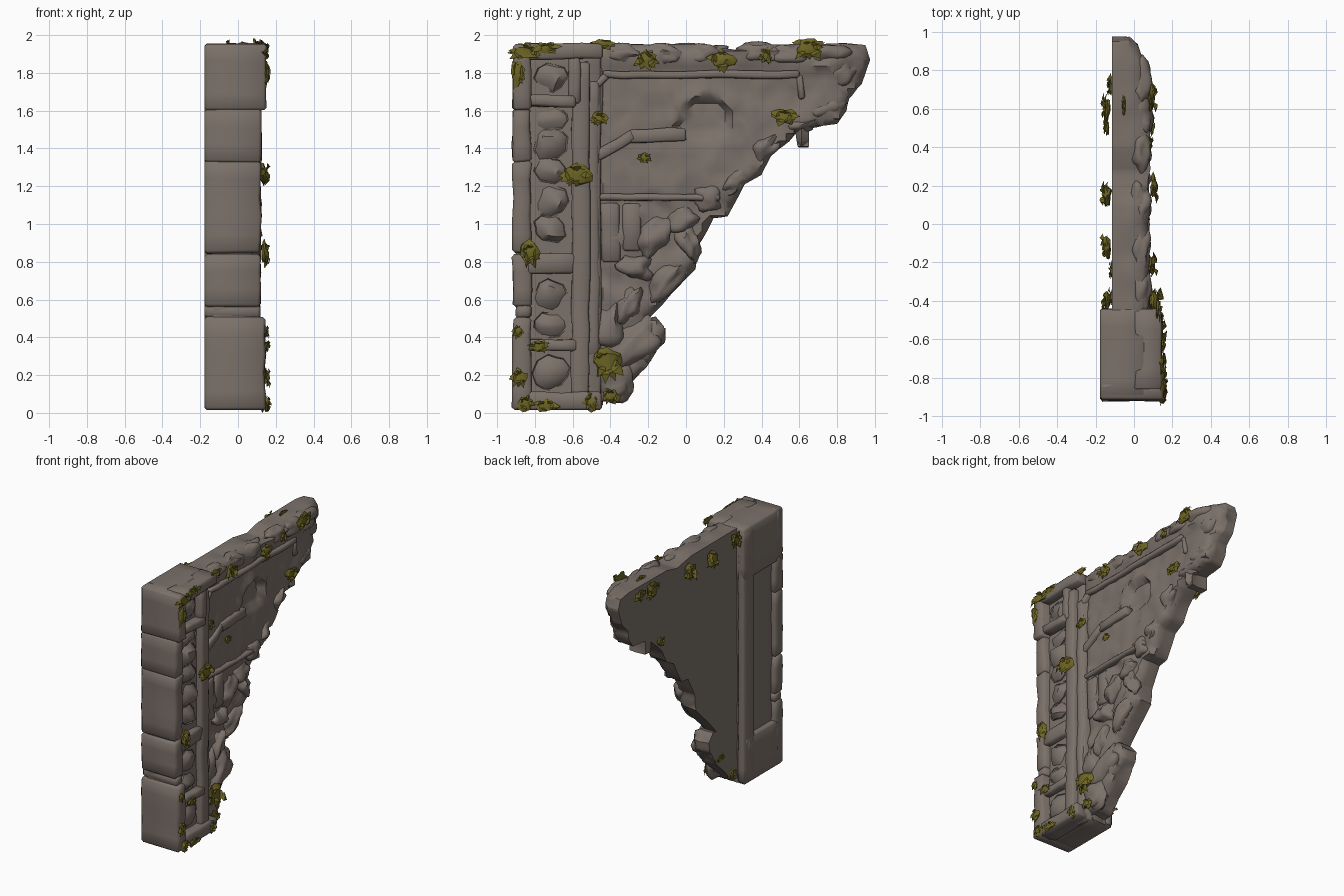
import bpy, bmesh, math, random
from mathutils import Vector, Matrix, noise

if "Cube" in bpy.data.objects:
    bpy.data.objects.remove(bpy.data.objects["Cube"])

random.seed(7)


def material(name, rgb):
    m = bpy.data.materials.new(name)
    m.diffuse_color = (*rgb, 1)
    m.use_nodes = True
    m.node_tree.nodes["Principled BSDF"].inputs["Base Color"].default_value = m.diffuse_color
    return m


STONE = material("weathered stone", (0.2, 0.165, 0.143))
MOSS = material("olive moss", (0.155, 0.13, 0.018))


def finish(bm, name, mat, angle=52):
    me = bpy.data.meshes.new(name)
    bm.to_mesh(me)
    bm.free()
    me.materials.append(mat)
    ob = bpy.data.objects.new(name, me)
    bpy.context.collection.objects.link(ob)
    bpy.ops.object.select_all(action='DESELECT')
    ob.select_set(True)
    bpy.context.view_layer.objects.active = ob
    bpy.ops.object.shade_smooth_by_angle(angle=math.radians(angle))
    return ob


def grid_cut(bm, step):
    """Slice the mesh into a regular grid along y and z."""
    for axis in (1, 2):
        vals = [v.co[axis] for v in bm.verts]
        n = max(1, round((max(vals) - min(vals)) / step))
        lo, size = min(vals), (max(vals) - min(vals)) / n
        for i in range(1, n):
            p, d = Vector(), Vector()
            p[axis], d[axis] = lo + i * size, 1
            bmesh.ops.bisect_plane(bm, geom=bm.verts[:] + bm.edges[:] + bm.faces[:],
                                   dist=1e-5, plane_co=p, plane_no=d)


def block(name, y0, y1, z0, z1, x0, x1, amp=0.012, rot=0.0, bevel=0.012):
    """Worn stone block, optionally turned about the x axis."""
    bm = bmesh.new()
    bmesh.ops.create_cube(bm, size=1)
    bmesh.ops.scale(bm, vec=(x1 - x0, y1 - y0, z1 - z0), verts=bm.verts)
    bmesh.ops.bevel(bm, geom=bm.edges[:], offset=bevel, segments=1, affect='EDGES')
    grid_cut(bm, 0.1)
    c = Vector(((x0 + x1) / 2, (y0 + y1) / 2, (z0 + z1) / 2))
    bmesh.ops.transform(bm, matrix=Matrix.Translation(c) @ Matrix.Rotation(rot, 4, 'X'), verts=bm.verts)
    for v in bm.verts:
        n = noise.noise_vector(v.co * 7 + Vector((y0 * 9, z0 * 5, 3))) * amp
        if v.co.x < -0.1:
            n.x = 0
        if v.co.z < 0.05:
            n.z = 0
        v.co += n
    return finish(bm, name, STONE)


def beam(name, p, q, width, x0, x1, amp=0.01):
    """Moulding running between two (y, z) points."""
    d, c = Vector(q) - Vector(p), (Vector(p) + Vector(q)) / 2
    L = d.length / 2
    return block(name, c.x - L, c.x + L, c.y - width / 2, c.y + width / 2, x0, x1, amp,
                 math.atan2(d.y, d.x), 0.01)


def rock(name, y, z, ry, rz, rot=0, x=0.03, rx=0.06):
    bm = bmesh.new()
    bmesh.ops.create_icosphere(bm, subdivisions=3, radius=1)
    for v in bm.verts:
        v.co *= 1 + 0.45 * noise.noise(v.co * 1.5 + Vector((y * 31, z * 17, 0)))
    m = Matrix.Translation((x, y, z)) @ Matrix.Rotation(math.radians(rot), 4, 'X') @ Matrix.Diagonal((rx, ry, rz, 1))
    bmesh.ops.transform(bm, matrix=m, verts=bm.verts)
    return finish(bm, name, STONE)


# ---- broken wall: outline in (y, z), right face carved by a relief rule
OUTLINE = [(-.48, .015), (-.45, .02), (-.45, .06), (-.38, .06), (-.3, .16), (-.21, .24), (-.12, .38), (-.11, .45),
           (-.16, .51), (-.2, .5), (-.13, .58), (.05, .76), (.06, .88), (.14, 1.03), (.22, 1.04), (.28, 1.15), (.31, 1.21),
           (.4, 1.26), (.45, 1.36), (.58, 1.48), (.59, 1.41), (.65, 1.41), (.65, 1.51), (.8, 1.53),
           (.85, 1.6), (.86, 1.67), (.93, 1.74), (.975, 1.87), (.95, 1.94), (.85, 1.955), (.4, 1.95),
           (.27, 1.92), (.1, 1.95), (-.48, 1.95)]


def relief(y, z):
    rough = 0.015
    if z > 1.83:
        x, rough = 0.072, 0.022
    elif z > 1.13:
        x = 0.05
        r = math.hypot((y - 0.1) / 0.14, (z - 1.52) / 0.15)
        if r < 1 and z > 1.46:                      # arched niche
            x = 0.015
        elif r < 1.35 and z > 1.5:                  # its raised hood
            x = 0.066
    else:
        x, rough = 0.035, 0.035
    x += rough * noise.noise(Vector((y * 8, z * 8, 1))) + 0.012 * noise.noise(Vector((y * 17, z * 17, 5)))
    return x - max(0, y - 0.8) * 0.42


bm = bmesh.new()
face = bm.faces.new([bm.verts.new((-0.115, y, z)) for y, z in OUTLINE])
ext = bmesh.ops.extrude_face_region(bm, geom=[face])
bmesh.ops.translate(bm, vec=(0.165, 0, 0), verts=[g for g in ext["geom"] if isinstance(g, bmesh.types.BMVert)])
bmesh.ops.recalc_face_normals(bm, faces=bm.faces)
grid_cut(bm, 0.04)
bmesh.ops.bisect_plane(bm, geom=bm.verts[:] + bm.edges[:] + bm.faces[:], plane_co=(-0.03, 0, 0), plane_no=(1, 0, 0))
bmesh.ops.remove_doubles(bm, verts=bm.verts, dist=0.006)
bm.normal_update()
rim = {v for v in bm.verts if any(abs(f.normal.x) < .5 for f in v.link_faces)}
for v in bm.verts:
    y, z = v.co.y, v.co.z
    if v.co.x > 0.03:
        v.co.x = relief(y, z) - (0.035 if v in rim else 0)
    elif v.co.x > -0.1:
        n = noise.noise_vector(v.co * 7) * 0.02
        v.co += Vector((0, n.y, n.z))
bmesh.ops.triangulate(bm, faces=[f for f in bm.faces if len(f.verts) > 3])
finish(bm, "broken_wall", STONE)

# ---- wall mouldings and carved bands
beam("upper_moulding", (-.44, 1.79), (.6, 1.79), .04, 0, .08)
beam("upper_moulding_corner", (-.52, 1.69), (-.42, 1.79), .04, 0, .08)
beam("upper_moulding_end", (.6, 1.79), (.61, 1.66), .035, 0, .065)
beam("broken_band", (-.3, 1.465), (.0, 1.47), .07, 0, .075)
beam("broken_band_diagonal", (-.5, 1.34), (-.28, 1.47), .06, 0, .075)
beam("middle_ledge", (-.5, 1.14), (.18, 1.14), .035, 0, .07)
for i, (y, h) in enumerate([(-.4, .3), (-.29, .24)]):
    block(f"lower_slab_{i}", y - .05, y + .05, 1.1 - h, 1.11, 0, .055)

# ---- rubble bulging out of the broken edge
RUBBLE = [(-.27, .36, .19, .09, 40), (-.38, .17, .1, .11, 20), (-.17, .93, .12, .08, 50), (-.27, .77, .1, .07, -20),
          (-.1, .7, .14, .06, 48), (-.3, .56, .12, .06, 60), (.01, .9, .06, .1, 10), (.12, 1.14, .08, .07, 40),
          (.25, 1.22, .1, .05, 45), (.42, 1.4, .11, .06, 45), (.6, 1.54, .1, .06, 20), (.75, 1.62, .09, .07, 30),
          (.82, 1.8, .1, .08, 50), (-.42, .45, .08, .14, 0), (-.02, 1.02, .09, .07, 20)]
for i, (y, z, ry, rz, rot) in enumerate(RUBBLE):
    rock(f"rubble_{i}", y, z, ry, rz, rot, x=0.015 if y < .5 else 0, rx=0.062)
for i, y in enumerate([-.34, -.12, .1, .4, .56, .73]):
    rock(f"top_rock_{i}", y, 1.9, .12, .055, random.uniform(-8, 8), x=.035, rx=.055)

# ---- pillar: core, front courses, frame strips and cross pieces
block("pillar_core", -.9, -.45, .015, 1.945, -.14, .075, .006)
COURSES = [(.015, .51, .143), (.5, .57, .12), (.56, .845, .12), (.84, 1.335, .12),
           (1.325, 1.61, .12), (1.6, 1.955, .148)]
for i, (a, b, x) in enumerate(COURSES):
    block(f"front_course_{i}", -.9 if b - a < .1 else -.918, -.82, a, b, -.178, x, .012, 0, .015)
block("left_rear_strip", -.57, -.44, .03, 1.93, -.178, -.12, .005)
block("left_head", -.9, -.44, 1.56, 1.955, -.178, .06, .005)
block("left_foot", -.9, -.45, .015, .36, -.178, .06, .005)
block("right_rear_strip", -.605, -.51, .03, 1.86, 0, .12)
block("right_rear_chamfer", -.53, -.46, .3, 1.75, -.02, .085)
block("head_lintel", -.86, -.44, 1.875, 1.955, 0, .142)
block("base_plinth", -.86, -.45, .015, .11, 0, .14)
block("head_sill", -.84, -.58, 1.62, 1.68, 0, .14)
block("head_jamb", -.62, -.56, 1.63, 1.9, 0, .138)
block("middle_crossbar", -.84, -.58, .74, .84, 0, .115)
block("lower_crossbar", -.84, -.58, .33, .39, 0, .125)
# carved, chipped stones inside the pillar panel
for i, (z, h) in enumerate([(.22, .09), (.47, .06), (.62, .09), (.98, .08), (1.13, .08), (1.29, .08),
                            (1.43, .08), (1.55, .06), (1.78, .08)]):
    block(f"panel_carving_{i}", -.8, -.63, z - h, z + h, .03, .108, .03, random.uniform(-.4, .4), .045)


# ---- moss: lumpy pads with broad ragged curling leaves
def moss(i, x, y, z, ry, rz, side):
    r, c = min(ry, rz), Vector((x, y, z))
    spread = Vector((1, ry / r, rz / r))
    bm = bmesh.new()
    bmesh.ops.create_icosphere(bm, subdivisions=2, radius=1)
    for v in bm.verts:
        k = r * (.75 + .6 * noise.noise(v.co * 1.8 + c * 20))
        v.co = Vector((v.co.x * k * .38, v.co.y * k, v.co.z * k))
    for _ in range(9):
        a = random.uniform(0, 2 * math.pi)
        d = Vector((side * random.uniform(-.1, .45), math.cos(a), math.sin(a))).normalized()
        s = d.cross(Vector((side, random.uniform(-.6, .6), .4))).normalized()
        L, w = r * random.uniform(.75, 1.2), r * random.uniform(.2, .38)
        mid = d * L * .6 + Vector((side * r * .2, 0, 0))
        b, l, q, t = [bm.verts.new(p) for p in (d * L * .2, mid + s * w, mid - s * w,
                                                d * L - Vector((0, 0, .15 * r)))]
        m = bm.verts.new(mid + Vector((side * r * .1, 0, 0)))
        for f in ((b, l, m), (l, t, m), (t, q, m), (q, b, m)):
            bm.faces.new(f)
    for v in bm.verts:
        v.co = c + v.co * spread
        v.co.z = min(max(v.co.z, 0), 1.995)
    finish(bm, f"moss_clump_{i}", MOSS, 45)


CLUMPS_RIGHT = [(.14, -.85, 1.91, .09, .06), (.14, -.74, 1.93, .08, .04), (.15, -.89, 1.8, .04, .08),
                (.12, -.44, 1.955, .07, .03), (.09, -.21, 1.87, .06, .06), (.1, .19, 1.87, .08, .06),
                (.08, .42, 1.89, .04, .05), (.09, .65, 1.93, .1, .06), (.08, .52, 1.57, .08, .05),
                (.09, -.46, 1.56, .05, .04), (.135, -.58, 1.26, .09, .07), (.14, -.83, .85, .06, .08),
                (.15, -.88, .19, .05, .05), (.15, -.78, .35, .06, .04), (.15, -.89, .43, .03, .04),
                (.1, -.42, .27, .1, .09), (.09, -.4, .09, .05, .05), (.13, -.5, .06, .05, .06),
                (.15, -.74, .04, .07, .04), (.15, -.85, .05, .05, .05), (.07, -.22, 1.35, .04, .03)]
CLUMPS_LEFT = [(-.12, .72, 1.89, .06, .05), (-.14, .6, 1.89, .08, .06), (-.14, .15, 1.85, .07, .08),
               (-.14, -.12, 1.85, .08, .07), (-.14, -.4, 1.89, .06, .06), (-.14, .5, 1.46, .05, .04),
               (-.11, -.24, .28, .05, .04), (-.11, -.38, .11, .05, .05), (-.05, .62, 1.95, .06, .03)]
for i, p in enumerate(CLUMPS_RIGHT):
    moss(i, *p, 1)
for i, p in enumerate(CLUMPS_LEFT):
    moss(i + len(CLUMPS_RIGHT), *p, -1)
